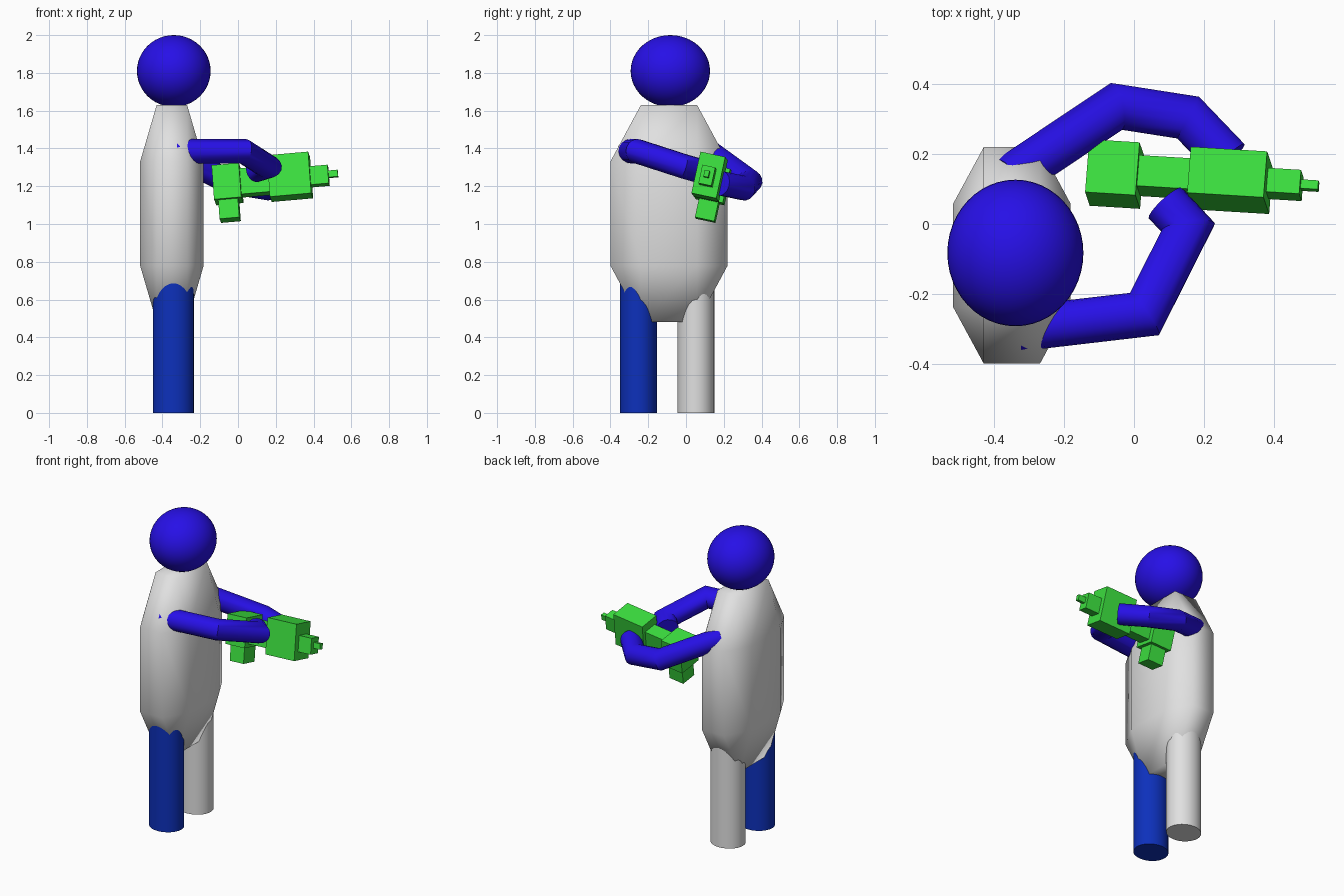
import bpy, bmesh, math
from mathutils import Vector, Matrix, Euler

if "Cube" in bpy.data.objects:
    bpy.data.objects.remove(bpy.data.objects["Cube"])


def colour(name, rgb):
    m = bpy.data.materials.new(name)
    m.diffuse_color = (*rgb, 1)
    m.use_nodes = True
    m.node_tree.nodes["Principled BSDF"].inputs["Base Color"].default_value = m.diffuse_color
    return m


WHITE = colour("pale_grey", (0.75, 0.75, 0.75))
VIOLET = colour("violet_blue", (0.02, 0.005, 0.8))
NAVY = colour("deep_blue", (0.004, 0.03, 0.5))
GREEN = colour("bright_green", (0.045, 0.75, 0.05))


def make(name, bm, mat, smooth=None):
    bmesh.ops.recalc_face_normals(bm, faces=bm.faces)
    me = bpy.data.meshes.new(name)
    bm.to_mesh(me)
    bm.free()
    me.materials.append(mat)
    ob = bpy.data.objects.new(name, me)
    bpy.context.collection.objects.link(ob)
    if smooth:
        bpy.context.view_layer.objects.active = ob
        ob.select_set(True)
        bpy.ops.object.shade_smooth_by_angle(angle=math.radians(smooth))
        ob.select_set(False)
    return ob


def placed(centre, size):
    return Matrix.Translation(centre) @ Matrix.Diagonal((*size, 1))


# Head
bm = bmesh.new()
bmesh.ops.create_uvsphere(bm, u_segments=48, v_segments=24, radius=1,
                          matrix=placed((-0.34, -0.083, 1.81), (0.195, 0.21, 0.19)))
make("head", bm, VIOLET, 60)

# Body: unit cube with bevelled edges, stretched to size
bm = bmesh.new()
bmesh.ops.create_cube(bm, size=2)
bmesh.ops.bevel(bm, geom=bm.edges[:], offset=0.52, segments=1,
                affect='EDGES', clamp_overlap=False)
bm.transform(placed((-0.35, -0.09, 1.055), (0.168, 0.31, 0.575)))
make("body", bm, WHITE, 75)

# Legs
for name, y, mat in (("right_leg", -0.252, NAVY), ("left_leg", 0.052, WHITE)):
    bm = bmesh.new()
    bmesh.ops.create_cone(bm, cap_ends=True, segments=32, radius1=1, radius2=1, depth=1,
                          matrix=placed((-0.342, y, 0.425), (0.108, 0.098, 0.85)))
    make(name, bm, mat, 40)


# Arms: round tubes with mitred joints
def tube(name, pts, r, mat, n=16):
    pts = [Vector(p) for p in pts]
    dirs = [(b - a).normalized() for a, b in zip(pts, pts[1:])]
    side = dirs[0].cross(Vector((0, 0, 1))).normalized()
    up = side.cross(dirs[0])
    ring = []
    for i in range(n):
        a = math.tau * i / n
        ring.append(pts[0] + r * (math.cos(a) * side + math.sin(a) * up))
    bm = bmesh.new()
    rings = [[bm.verts.new(p) for p in ring]]
    for k, d in enumerate(dirs):
        plane = (d + dirs[min(k + 1, len(dirs) - 1)]).normalized()
        ring = [p + d * ((pts[k + 1] - p).dot(plane) / d.dot(plane)) for p in ring]
        rings.append([bm.verts.new(p) for p in ring])
    for a, b in zip(rings, rings[1:]):
        for i in range(n):
            j = (i + 1) % n
            bm.faces.new((a[i], a[j], b[j], b[i]))
    bm.faces.new(rings[0])
    bm.faces.new(rings[-1])
    make(name, bm, mat, 35)


tube("right_arm", [(-0.33, -0.30, 1.385), (0.03, -0.258, 1.385),
                   (0.155, -0.01, 1.305), (0.09, 0.06, 1.285)], 0.065, VIOLET)
tube("left_arm", [(-0.36, 0.13, 1.375), (-0.05, 0.337, 1.225),
                  (0.155, 0.305, 1.19), (0.27, 0.185, 1.215)], 0.065, VIOLET)

# Tool held in both hands: boxes along one tilted axis
axis = Matrix.Translation((0.275, 0.125, 1.25)) @ Euler(
    (math.radians(-12), math.radians(-5), math.radians(-3.5)), 'XYZ').to_matrix().to_4x4()
for name, centre, size in (
        ("tool_front_block", (0, 0, 0), (0.22, 0.135, 0.225)),
        ("tool_middle", (-0.19, 0, -0.01), (0.20, 0.09, 0.14)),
        ("tool_rear_block", (-0.333, 0, -0.01), (0.145, 0.155, 0.185)),
        ("tool_grip", (-0.333, 0, -0.145), (0.105, 0.105, 0.12)),
        ("tool_muzzle", (0.155, 0, -0.01), (0.10, 0.07, 0.10)),
        ("tool_tip", (0.225, 0, -0.005), (0.06, 0.026, 0.036))):
    bm = bmesh.new()
    bmesh.ops.create_cube(bm, size=1, matrix=axis @ placed(centre, size))
    make(name, bm, GREEN)
